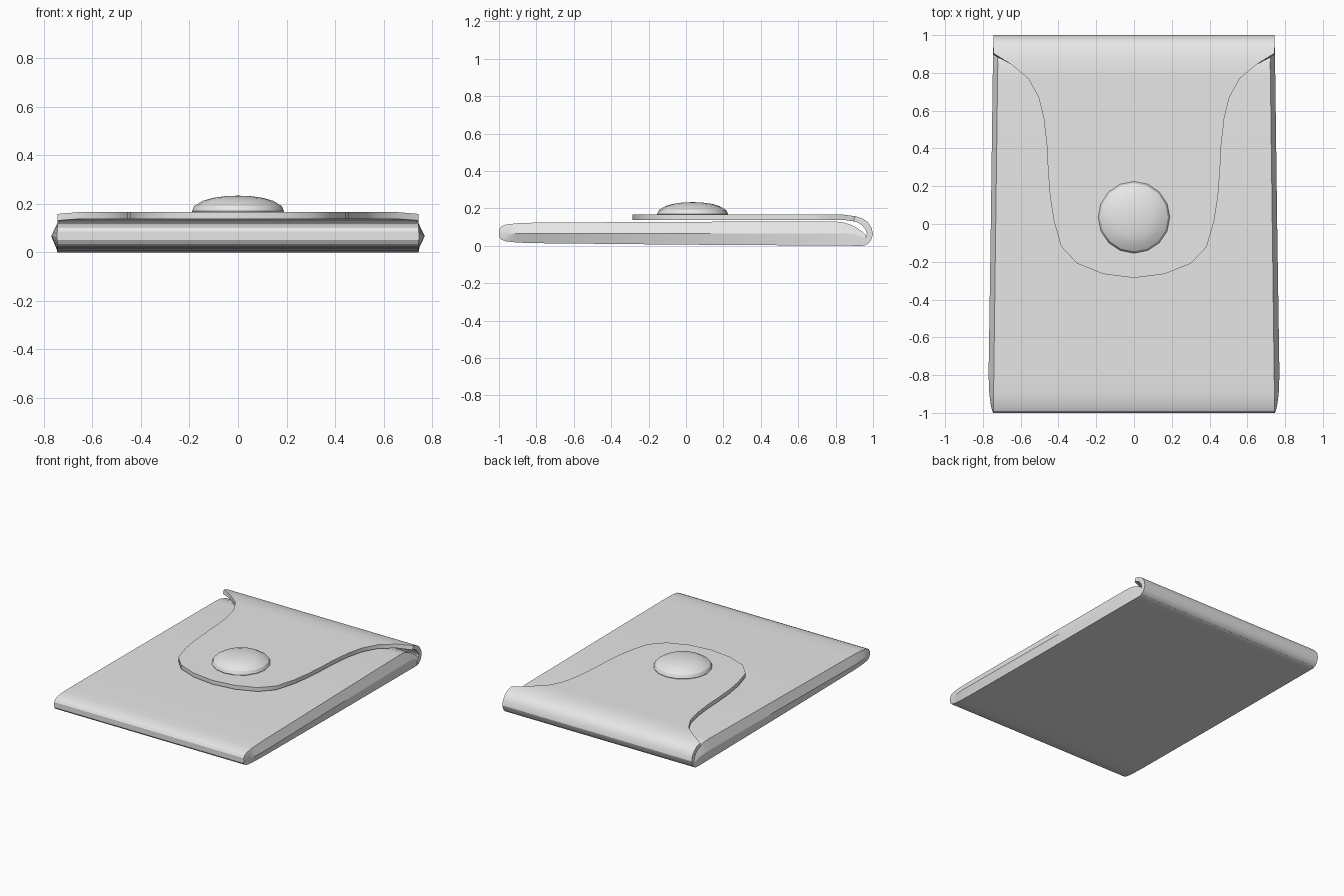
import bpy, bmesh, math

cube = bpy.data.objects.get("Cube")
if cube:
    bpy.data.objects.remove(cube, do_unlink=True)

grey = bpy.data.materials.new("light_grey")
grey.use_nodes = True
grey.diffuse_color = (0.8, 0.8, 0.8, 1)
grey.node_tree.nodes["Principled BSDF"].inputs["Base Color"].default_value = (0.8, 0.8, 0.8, 1)


def loft(name, rings, angle):
    """Skin a list of closed rings with equal point counts and cap both ends."""
    bm = bmesh.new()
    rows = [[bm.verts.new(p) for p in ring] for ring in rings]
    n = len(rings[0])
    for a, b in zip(rows, rows[1:]):
        for i in range(n):
            j = (i + 1) % n
            bm.faces.new((a[i], a[j], b[j], b[i]))
    bm.faces.new(rows[0])
    bm.faces.new(rows[-1])
    bmesh.ops.remove_doubles(bm, verts=bm.verts, dist=0.0005)
    bmesh.ops.recalc_face_normals(bm, faces=bm.faces)
    mesh = bpy.data.meshes.new(name)
    bm.to_mesh(mesh)
    bm.free()
    mesh.materials.append(grey)
    obj = bpy.data.objects.new(name, mesh)
    bpy.context.collection.objects.link(obj)
    bpy.ops.object.select_all(action='DESELECT')
    obj.select_set(True)
    bpy.context.view_layer.objects.active = obj
    bpy.ops.object.shade_smooth_by_angle(angle=math.radians(angle))
    return obj


# Pouch body: y, bottom z, top z, bottom / ridge / top half widths
body = [
    (-1.000, .050, .085, .745, .746, .745),
    (-0.990, .035, .101, .745, .750, .745),
    (-0.965, .024, .113, .745, .757, .745),
    (-0.900, .017, .121, .745, .766, .744),
    (-0.800, .014, .124, .745, .770, .742),
    (0.000, .006, .128, .745, .758, .732),
    (0.780, .001, .131, .745, .748, .722),
    (0.840, .001, .126, .745, .747, .721),
    (0.900, .000, .105, .745, .746, .722),
    (0.940, .000, .078, .744, .745, .728),
    (0.960, .004, .058, .744, .744, .740),
]
rings = []
for y, zb, zt, wb, wr, wt in body:
    zr = min(.067, (zb + zt) / 2 + .01)
    rings.append([(-wb, y, zb), (wb, y, zb), (wr, y, zr),
                  (wt, y, zt), (-wt, y, zt), (-wr, y, zr)])
loft("pouch_body", rings, 25)

# Flap: the back wrap (outer y, z, inner y, z), then the tapering tongue (y, half width)
wrap = [
    (.950, .000, .950, .030), (.975, .012, .958, .038), (.990, .032, .964, .050),
    (1.00, .062, .967, .066), (.992, .097, .958, .090), (.968, .130, .940, .111),
    (.940, .147, .920, .124), (.905, .158, .895, .131),
]
tongue = [
    (.845, .650), (.770, .560), (.670, .505), (.560, .478), (.420, .462),
    (.280, .455), (.150, .445), (.020, .425), (-.120, .385), (-.210, .300),
    (-.265, .160), (-.285, .003),
]
stations = [(*p, .745) for p in wrap]
stations += [(y, .166, y, .138, w) for y, w in tongue]
loft("closing_flap", [[(-w, yo, zo), (w, yo, zo), (w, yi, zi), (-w, yi, zi)]
                      for yo, zo, yi, zi, w in stations], 30)

# Domed snap button: radius, z
dome = [(.185, .160), (.190, .170), (.180, .191), (.145, .212),
        (.105, .224), (.055, .231), (.010, .233)]
SIDES = 16
loft("snap_button", [[(r * math.cos(math.tau * i / SIDES),
                       .035 + r * math.sin(math.tau * i / SIDES), z)
                      for i in range(SIDES)] for r, z in dome], 30)
